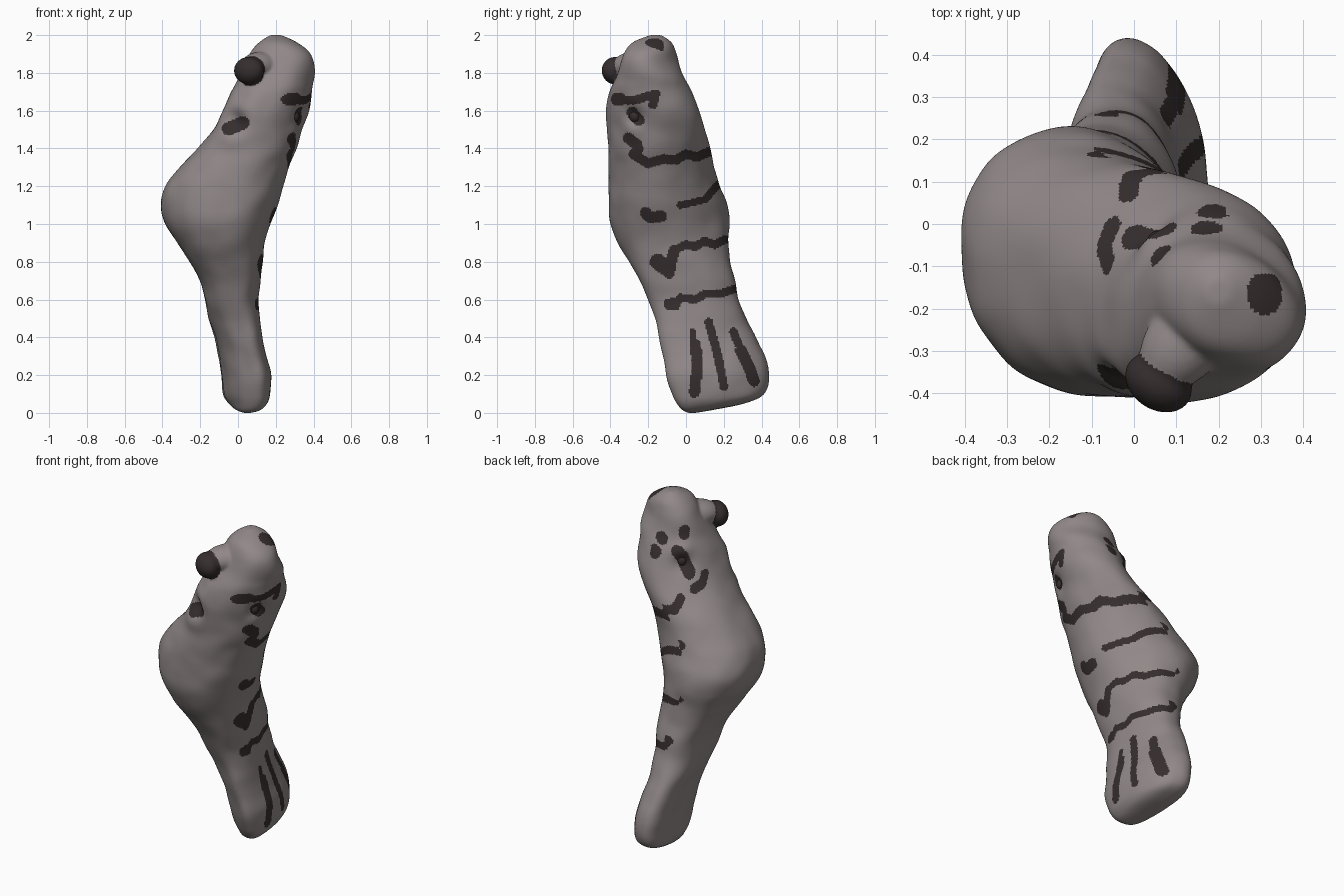
import bpy, bmesh, math
from mathutils import Vector, Matrix, noise

if "Cube" in bpy.data.objects:
    bpy.data.objects.remove(bpy.data.objects["Cube"])


def material(name, rgb):
    m = bpy.data.materials.new(name)
    m.diffuse_color = (*rgb, 1)
    m.use_nodes = True
    m.node_tree.nodes["Principled BSDF"].inputs["Base Color"].default_value = m.diffuse_color
    return m


GREY = material("warm_grey", (0.285, 0.247, 0.247))
DARK = material("dark_brown", (0.037, 0.027, 0.027))

# Body sections from tail to crown: z, x min, x max, y min, y max
SECTIONS = [
    (0.0, .03, .07, .01, .05), (.015, -.01, .12, -.02, .14),
    (.05, -.05, .155, -.05, .31), (.1, -.08, .17, -.075, .415),
    (.2, -.09, .175, -.105, .44), (.3, -.105, .15, -.12, .42),
    (.4, -.125, .13, -.145, .37), (.5, -.155, .115, -.165, .32),
    (.6, -.175, .11, -.20, .28), (.7, -.20, .12, -.245, .26),
    (.8, -.255, .13, -.30, .235), (.9, -.32, .14, -.36, .225),
    (1.0, -.385, .17, -.40, .23), (1.1, -.41, .21, -.41, .22),
    (1.2, -.385, .24, -.41, .18), (1.3, -.31, .27, -.41, .15),
    (1.4, -.215, .31, -.41, .13), (1.5, -.13, .34, -.42, .10),
    (1.6, -.08, .375, -.425, .07), (1.7, -.035, .39, -.405, .03),
    (1.8, .015, .41, -.36, -.02), (1.9, .06, .385, -.33, -.05),
    (1.96, .11, .315, -.285, -.075), (2.0, .17, .23, -.19, -.13)]

# Skew of the section by height, which turns the flat tail and the head
SKEW = [(0, -22), (.4, -20), (.6, -7), (.8, -3), (1.1, -9), (1.35, -6),
        (1.6, 12), (1.75, 4), (1.88, -13), (2.01, 0)]

# Dents and swellings: centre, radius, amount
SCULPT = [
    ((.32, -.27, 1.57), .05, -.025), ((.31, -.25, 1.65), .05, .02),
    ((.31, -.29, 1.50), .05, .015),
    ((.04, -.02, 1.64), .05, -.025), ((.04, -.03, 1.73), .05, .018),
    ((-.01, -.37, 1.54), .06, -.07), ((-.03, -.38, 1.45), .06, .012),
    ((.03, -.35, 1.66), .045, -.015), ((.13, .4, .2), .1, -.012)]

NOSE, NOSE_SIZE = Vector((.058, -.375, 1.812)), Vector((.085, .065, .073))
NOSE_SPIN = Matrix.Rotation(math.radians(-33), 3, 'Z')

# Painted strokes: half width, then the path in that side's plane
STRIPES_RIGHT = [
    (.03, (-.305, 1.455), (-.26, 1.42)),
    (.025, (-.25, 1.40), (-.28, 1.37), (-.2, 1.32), (-.12, 1.345),
     (-.05, 1.34), (0, 1.37), (.06, 1.355), (.14, 1.39)),
    (.03, (-.215, 1.06), (-.19, 1.035), (-.13, 1.04)),
    (.02, (-.03, 1.1), (.04, 1.115), (.1, 1.13), (.17, 1.21)),
    (.042, (-.15, .8), (-.1, .765)), (.03, (-.09, .74), (-.08, .8), (-.06, .86)),
    (.022, (-.06, .86), (0, .89), (.05, .88), (.1, .91), (.15, .89), (.21, .92)),
    (.032, (-.085, .575), (-.06, .575)),
    (.022, (-.06, .57), (-.03, .61), (.05, .6), (.1, .63), (.18, .63), (.27, .66)),
    (.018, (.035, .43), (.04, .38)), (.03, (.05, .36), (.06, .25), (.045, .11)),
    (.023, (.12, .48), (.17, .3), (.2, .14)),
    (.022, (.25, .43), (.28, .36)), (.031, (.29, .33), (.33, .25), (.36, .17))]
EYE_RIGHT = [
    (.034, (-.365, 1.66), (-.35, 1.66)),
    (.023, (-.34, 1.655), (-.27, 1.655), (-.21, 1.675), (-.16, 1.69), (-.175, 1.63)),
    (.03, (-.285, 1.59), (-.25, 1.55))]
STRIPES_LEFT = [
    (.023, (.04, 1.48), (.08, 1.425), (.2, 1.4)),
    (.022, (.06, 1.25), (.1, 1.21), (.17, 1.2)),
    (.02, (.08, .95), (.12, .93), (.19, .92)),
    (.024, (.14, .7), (.17, .66), (.25, .65))]
EYE_LEFT = [
    (.03, (-.01, 1.82), (-.005, 1.80)), (.028, (.11, 1.775), (.115, 1.765)),
    (.028, (.15, 1.705), (.16, 1.69)),
    (.036, (.035, 1.71), (.01, 1.68), (-.02, 1.60)),
    (.024, (-.11, 1.58), (-.09, 1.54), (-.04, 1.52))]
MOUTH = [(.036, (-.05, 1.505), (.025, 1.535))]
CROWN = [(.04, (.31, -.175), (.31, -.155))]

# Each group: strokes, projection to its plane, facing direction, limit,
# and the greatest sideways facing allowed
GROUPS = [
    (STRIPES_RIGHT + EYE_RIGHT, lambda p: (p.y, p.z), Vector((1, 0, 0)), .05, 1),
    (STRIPES_LEFT + EYE_LEFT, lambda p: ((p.x + p.y) * .7071, p.z),
     Vector((-.7071, .7071, 0)), .2, .1),
    (MOUTH, lambda p: (p.x, p.z), Vector((0, -1, 0)), -.1, 1),
    (CROWN, lambda p: (p.x, p.y), Vector((0, 0, 1)), .1, 1)]


def seg_dist(p, a, b):
    dx, dy = b[0] - a[0], b[1] - a[1]
    t = ((p[0] - a[0]) * dx + (p[1] - a[1]) * dy) / (dx * dx + dy * dy)
    t = min(1, max(0, t))
    return math.hypot(p[0] - a[0] - t * dx, p[1] - a[1] - t * dy)


def painted(centre, normal):
    local = NOSE_SPIN.transposed() @ (centre - NOSE)
    if Vector(a / b for a, b in zip(local, NOSE_SIZE)).length < 1.12:
        return True
    for strokes, project, facing, limit, side in GROUPS:
        if normal.dot(facing) < limit or normal.x > side:
            continue
        q = project(centre)
        for width, *path in strokes:
            if abs(q[1] - path[0][1]) > .45:
                continue
            if any(seg_dist(q, a, b) < width for a, b in zip(path, path[1:])):
                return True
    return False


def section(u):
    """Smoothly interpolated section at fractional index u."""
    last = len(SECTIONS) - 1
    i = min(int(u), last - 1)
    t = u - i
    rows = [SECTIONS[min(max(i + k, 0), last)] for k in (-1, 0, 1, 2)]
    return [b + .5 * t * (c - a + t * (2 * a - 5 * b + 4 * c - d
            + t * (3 * (b - c) + d - a))) for a, b, c, d in zip(*rows)]


def skew(z):
    for (z0, a), (z1, b) in zip(SKEW, SKEW[1:]):
        if z <= z1:
            t = max(0, z - z0) / (z1 - z0)
            return math.radians(a + (b - a) * t * t * (3 - 2 * t))
    return 0


def bulge(v, power):
    return math.copysign(abs(v) ** power, v)


def add_body(bm, rings=200, sides=128):
    loops = []
    for r in range(rings + 1):
        z, x0, x1, y0, y1 = section(r / rings * (len(SECTIONS) - 1))
        phi = skew(z)
        centre = Vector(((x0 + x1) / 2, (y0 + y1) / 2, z))
        fade = max(0, min(1, z / .15, (2 - z) / .15))
        loop = []
        for s in range(sides):
            a = math.tau * s / sides
            # Fuller towards the belly, flatter towards the back
            power = 2 / (2.08 + .33 * min(1, max(0, (1 - z) / .3))
                         + .25 * fade * math.cos(a - math.radians(225)))
            p = centre + Vector(((x1 - x0) / 2 * bulge(math.cos(a), power),
                                 (y1 - y0) / 2 * bulge(math.sin(a + phi), power), 0))
            out = (p - centre).normalized()
            push = .005 * fade * noise.noise(p * 9)
            for c, radius, amount in SCULPT:
                push += amount * math.exp(-(p - Vector(c)).length_squared / radius ** 2)
            loop.append(bm.verts.new(p + out * push))
        loops.append(loop)
    for lo, hi in zip(loops, loops[1:]):
        for s in range(sides):
            n = (s + 1) % sides
            bm.faces.new((lo[s], lo[n], hi[n], hi[s]))
    bm.faces.new(loops[0][::-1])
    bm.faces.new(loops[-1])


def add_blob(bm, loc, size, spin=Matrix.Identity(3)):
    new = bmesh.ops.create_uvsphere(bm, u_segments=40, v_segments=24, radius=1)
    for v in new["verts"]:
        v.co = Vector(loc) + spin @ Vector(a * b for a, b in zip(v.co, size))


def finish(name, bm, mats):
    for f in bm.faces:
        f.smooth = True
    mesh = bpy.data.meshes.new(name)
    bm.to_mesh(mesh)
    bm.free()
    for m in mats:
        mesh.materials.append(m)
    ob = bpy.data.objects.new(name, mesh)
    bpy.context.collection.objects.link(ob)
    return ob


# Body, snout and nose pad blended into one skin
bm = bmesh.new()
add_body(bm)
add_blob(bm, (.125, -.272, 1.835), (.092, .135, .078), Matrix.Rotation(math.radians(-40), 3, 'Z'))
add_blob(bm, NOSE, NOSE_SIZE, NOSE_SPIN)
rough = finish("rough_body", bm, ())
remesh = rough.modifiers.new("blend", 'REMESH')
remesh.mode = 'VOXEL'
remesh.voxel_size = .0082
soften = rough.modifiers.new("soften", 'SMOOTH')
soften.factor, soften.iterations = .5, 6
skin = rough.evaluated_get(bpy.context.evaluated_depsgraph_get()).to_mesh()
bm = bmesh.new()
bm.from_mesh(skin)
bpy.data.objects.remove(rough)

# Stripes, face markings and nose colour
bm.normal_update()
for f in bm.faces:
    f.material_index = int(painted(f.calc_center_median(), f.normal))
finish("body", bm, (GREY, DARK))

# Eyeballs in their sockets
for name, loc in (("right_eye", (.295, -.27, 1.57)), ("left_eye", (.06, -.045, 1.65))):
    bm = bmesh.new()
    add_blob(bm, loc, (.03, .03, .033))
    finish(name, bm, (DARK,))
